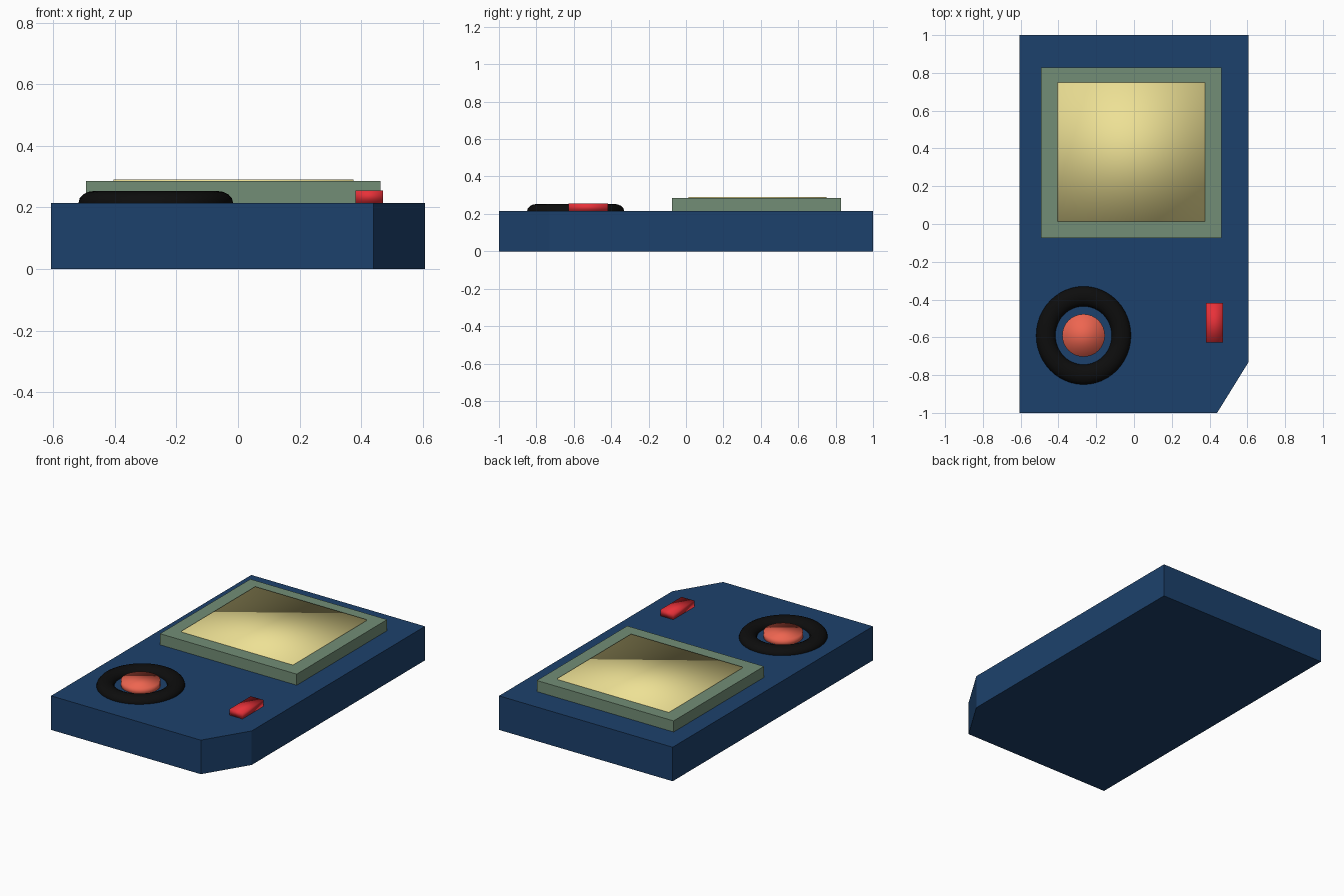
import bpy, bmesh

if "Cube" in bpy.data.objects:
    bpy.data.objects.remove(bpy.data.objects["Cube"])


def paint(obj, rgb):
    mat = bpy.data.materials.new(obj.name + "_colour")
    mat.diffuse_color = (*rgb, 1)
    mat.use_nodes = True
    mat.node_tree.nodes["Principled BSDF"].inputs["Base Color"].default_value = mat.diffuse_color
    obj.data.materials.append(mat)


def prism(name, outline, z0, z1, rgb, smooth=False):
    """Extrude a flat outline from z0 up to z1."""
    bm = bmesh.new()
    face = bm.faces.new([bm.verts.new((x, y, z0)) for x, y in outline])
    top = bmesh.ops.extrude_face_region(bm, geom=[face])["geom"]
    bmesh.ops.translate(bm, vec=(0, 0, z1 - z0),
                        verts=[g for g in top if isinstance(g, bmesh.types.BMVert)])
    bmesh.ops.recalc_face_normals(bm, faces=bm.faces)
    for f in bm.faces:
        f.smooth = smooth
    mesh = bpy.data.meshes.new(name)
    bm.to_mesh(mesh)
    bm.free()
    obj = bpy.data.objects.new(name, mesh)
    bpy.context.collection.objects.link(obj)
    paint(obj, rgb)
    return obj


def slab(name, x0, x1, y0, y1, z0, z1, rgb, smooth=False):
    return prism(name, [(x0, y0), (x1, y0), (x1, y1), (x0, y1)], z0, z1, rgb, smooth)


TOP = 0.215
DIAL = (-0.267, -0.59)

# Casing with one clipped corner
prism("casing", [(-0.607, -1), (0.44, -1), (0.607, -0.73), (0.607, 1), (-0.607, 1)],
      0, TOP, (0.012, 0.053, 0.15))

# Raised bezel and the softly shaded screen set into it
slab("screen_bezel", -0.493, 0.463, -0.075, 0.828, TOP, 0.285, (0.17, 0.27, 0.18))
slab("screen", -0.405, 0.375, 0.013, 0.75, 0.275, 0.291, (0.85, 0.75, 0.3), True)

# Side button
slab("side_button", 0.382, 0.471, -0.628, -0.418, TOP, 0.255, (0.8, 0.03, 0.04), True)

# Dial ring, half sunk into the casing
bpy.ops.mesh.primitive_torus_add(major_segments=48, minor_segments=16, major_radius=0.2,
                                 minor_radius=0.051, location=(*DIAL, TOP))
ring = bpy.context.object
ring.name = "dial_ring"
ring.scale = (1, 1.035, 0.75)
bpy.ops.object.shade_smooth()
paint(ring, (0.004, 0.004, 0.004))

# Round button inside the ring
bpy.ops.mesh.primitive_cylinder_add(vertices=32, radius=0.113, depth=0.05,
                                    location=(*DIAL, 0.226))
knob = bpy.context.object
knob.name = "dial_button"
bpy.ops.object.shade_smooth()
paint(knob, (0.85, 0.13, 0.08))
